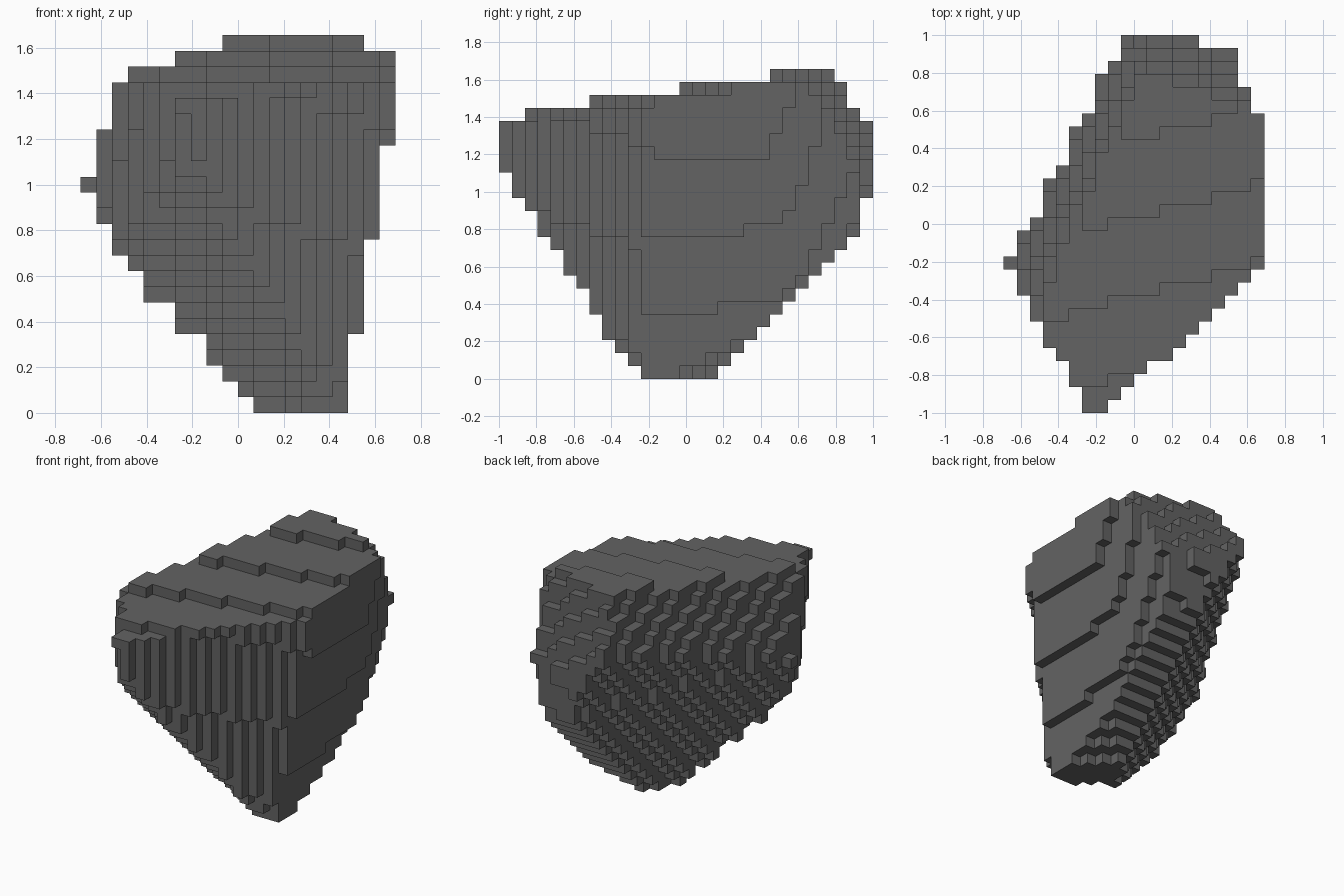
import bpy, bmesh
from mathutils import Vector

if "Cube" in bpy.data.objects:
    bpy.data.objects.remove(bpy.data.objects["Cube"])

# Blocky rock: a convex boulder cut by flat facets, sampled on a cube grid
NX, NY, NZ = 20, 29, 24
V = 2.0 / NY

# Facets in grid units: a*x + b*y + c*z <= d
FACETS = [
    (0.28, -1.0, 6.0, 122.87),        # sloping top
    (1.0, 0.004, -0.168, 16.644),     # right side
    (1.0, -1.04167, -0.125, 5.2708),  # front right
    (-1.0, -0.615, -0.088, -8.4795),  # front left
    (-1.0, 0.36, 0.58, 12.62),        # back left, upper
    (-1.0, 0.67, -0.65, -2.20),       # back left, underside
    (-0.6, -1.0, -1.0, -20.55),       # front underside
    (0.12, 1.0, -0.25, 26.42),        # back
    (0.30, 1.0, 0.50, 41.12),         # back top bevel
    (1.3, 1.0, 0.6, 61.5),            # back right top bevel
    (3.8, 1.0, -0.47, 86.53),         # back right
    (0.3, 1.0, -1.0, 21.06),          # back underside
    (1.0, 0.8, -1.6, 26.8),           # base, right back
]


def inside(i, j, k):
    x, y, z = i + 0.5, j + 0.5, k + 0.5
    return all(a * x + b * y + c * z <= d for a, b, c, d in FACETS)


cells = {(i, j, k) for i in range(NX) for j in range(NY) for k in range(NZ)
         if inside(i, j, k)}

# Outer skin: one square for every cube side with no neighbour
bm = bmesh.new()
corner = {}


def vert(p):
    if p not in corner:
        corner[p] = bm.verts.new(Vector((p[0] - NX / 2, p[1] - NY / 2, p[2])) * V)
    return corner[p]


for cell in sorted(cells):
    for axis in range(3):
        u, w = (axis + 1) % 3, (axis + 2) % 3
        for side in (0, 1):
            near = list(cell)
            near[axis] += 1 if side else -1
            if tuple(near) in cells:
                continue
            loop = []
            for du, dw in ((0, 0), (1, 0), (1, 1), (0, 1)):
                p = list(cell)
                p[axis] += side
                p[u] += du
                p[w] += dw
                loop.append(vert(tuple(p)))
            bm.faces.new(loop if side else loop[::-1])

mesh = bpy.data.meshes.new("rock")
bm.to_mesh(mesh)
bm.free()

# Single dark grey stone colour
stone = bpy.data.materials.new("dark grey stone")
stone.diffuse_color = (0.125, 0.125, 0.125, 1.0)
stone.use_nodes = True
stone.node_tree.nodes["Principled BSDF"].inputs["Base Color"].default_value = stone.diffuse_color
mesh.materials.append(stone)

rock = bpy.data.objects.new("rock", mesh)
bpy.context.collection.objects.link(rock)
